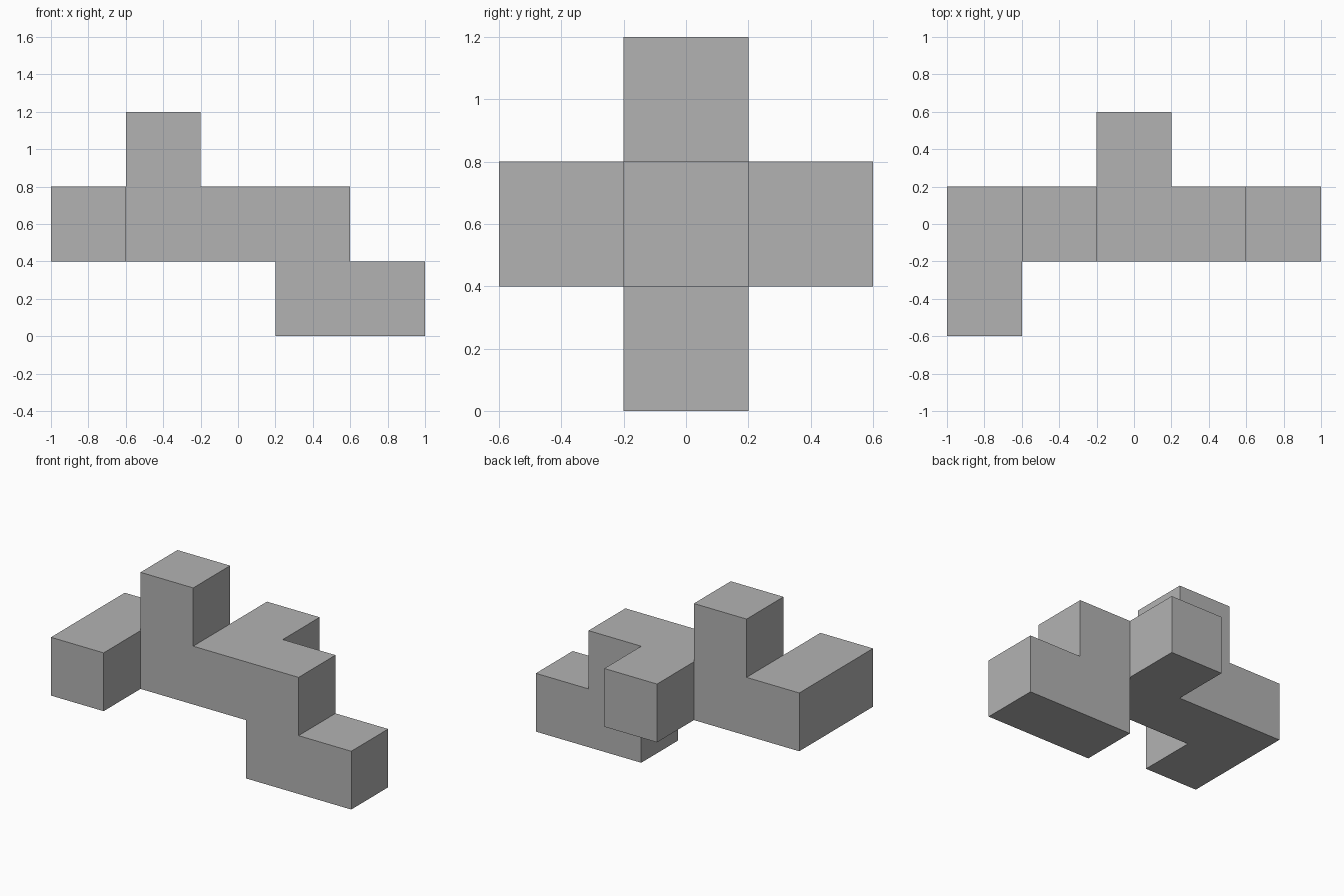
import bpy
import bmesh
from mathutils import Vector

cube = bpy.data.objects.get("Cube")
if cube:
    bpy.data.objects.remove(cube, do_unlink=True)

SIZE = 0.4  # edge of one unit block

# Block cells (x, y, z) of each part of the puzzle piece
beam = {(x, 0, 1) for x in range(-2, 2)}
tower = {(-1, 0, 2)}
front_arm = {(-2, -1, 1)}
rear_arm = {(0, 1, 1)}
foot = {(1, 0, 0), (2, 0, 0)}
cells = beam | tower | front_arm | rear_arm | foot


def add_face(bm, cell, axis, sign):
    """Add the outward face of a cell on one side."""
    normal = Vector((0, 0, 0))
    normal[axis] = sign
    u, v = Vector((0, 0, 0)), Vector((0, 0, 0))
    u[(axis + 1) % 3] = 1
    v[(axis + 2) % 3] = sign
    centre = Vector(cell) + Vector((0, 0, 0.5)) + normal / 2
    corners = [centre + (a * u + b * v) / 2
               for a, b in ((-1, -1), (1, -1), (1, 1), (-1, 1))]
    bm.faces.new([bm.verts.new(c * SIZE) for c in corners])


# Outer shell: a face wherever a cell has no neighbour
bm = bmesh.new()
for cell in sorted(cells):
    for axis in range(3):
        for sign in (-1, 1):
            neighbour = list(cell)
            neighbour[axis] += sign
            if tuple(neighbour) not in cells:
                add_face(bm, cell, axis, sign)

# Weld the blocks and merge coplanar faces
bmesh.ops.remove_doubles(bm, verts=bm.verts[:], dist=0.001)
bmesh.ops.dissolve_limit(bm, angle_limit=0.01, verts=bm.verts[:], edges=bm.edges[:])
bmesh.ops.recalc_face_normals(bm, faces=bm.faces[:])

mesh = bpy.data.meshes.new("block_piece")
bm.to_mesh(mesh)
bm.free()

# Plain grey material
grey = bpy.data.materials.new("grey")
grey.use_nodes = True
colour = (0.45, 0.45, 0.45, 1)
grey.diffuse_color = colour
grey.node_tree.nodes["Principled BSDF"].inputs["Base Color"].default_value = colour
mesh.materials.append(grey)

piece = bpy.data.objects.new("block_piece", mesh)
bpy.context.collection.objects.link(piece)
